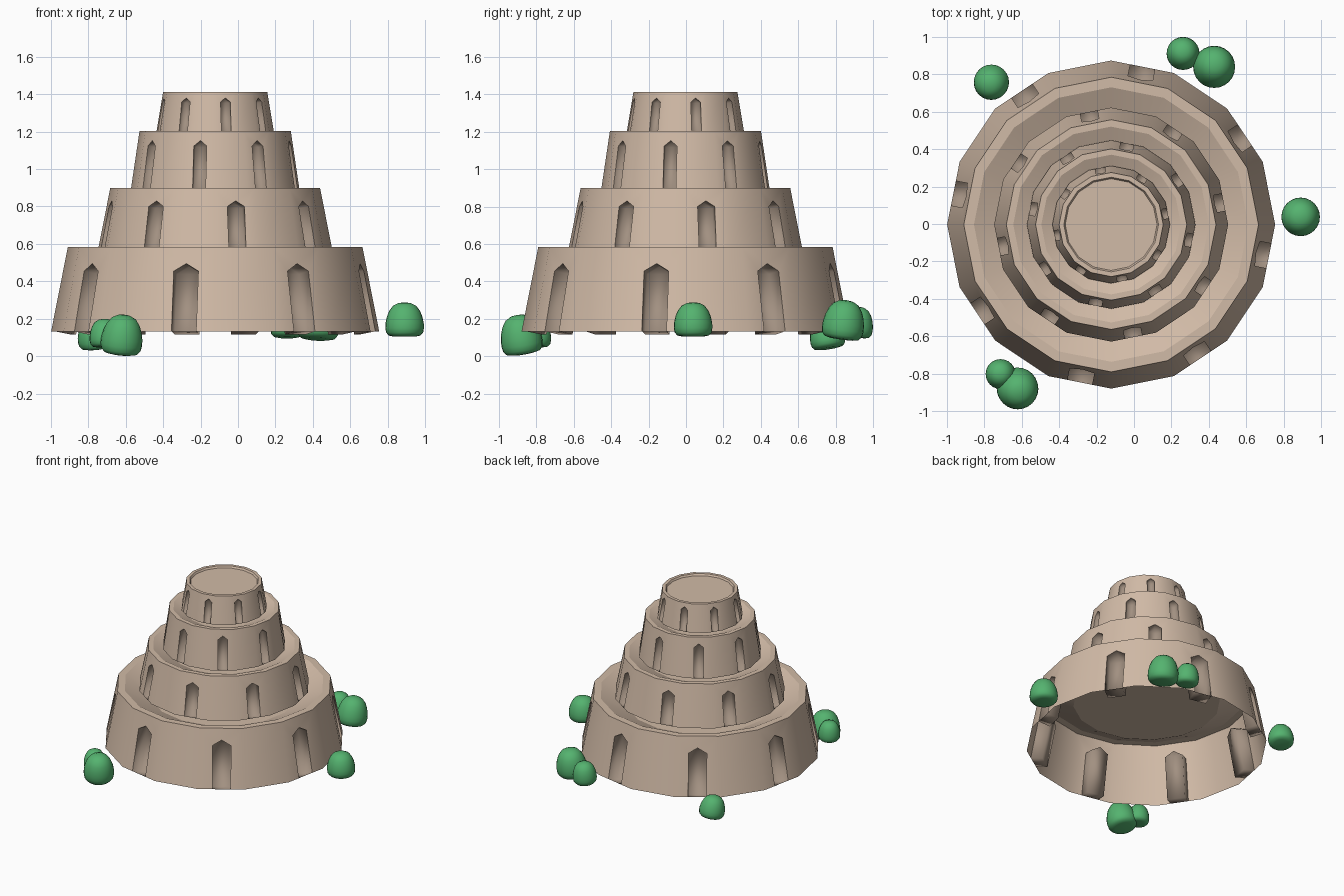
import bpy, bmesh, math
from mathutils import Vector

if "Cube" in bpy.data.objects:
    bpy.data.objects.remove(bpy.data.objects["Cube"])

CX, CY, SIDES = -0.122, -0.003, 16


def material(name, rgb):
    m = bpy.data.materials.new(name)
    m.diffuse_color = (*rgb, 1)
    m.use_nodes = True
    m.node_tree.nodes["Principled BSDF"].inputs["Base Color"].default_value = m.diffuse_color
    return m


STONE = material("sandstone", (0.64, 0.495, 0.385))
NICHE = material("dark_sandstone", (0.36, 0.28, 0.22))
GREEN = material("leaf_green", (0.09, 0.45, 0.16))


def finish(bm, name, mats):
    """Smooth inside each face group, sharp where two groups meet."""
    bmesh.ops.remove_doubles(bm, verts=bm.verts, dist=1e-5)
    layer = bm.faces.layers.int.get("group")
    for f in bm.faces:
        f.smooth = True
        f.material_index = 1 if f[layer] == 1 else 0   # niches are darker
    for e in bm.edges:
        e.smooth = len({f[layer] for f in e.link_faces}) == 1
    bm.faces.layers.int.remove(layer)
    me = bpy.data.meshes.new(name)
    bm.to_mesh(me)
    bm.free()
    ob = bpy.data.objects.new(name, me)
    bpy.context.collection.objects.link(ob)
    for m in mats:
        me.materials.append(m)
    return ob


def ring_point(i, r, z):
    a = 2 * math.pi * i / SIDES
    return Vector((CX + r * math.cos(a), CY + r * math.sin(a), z))


def tier(name, z0, z1, r0, r1, inner, parity, width, shoulder, apex, depth):
    """Sloped 16-sided wall, a window niche on every other side, sunken top."""
    bm = bmesh.new()
    layer = bm.faces.layers.int.new("group")

    def face(pts, group):
        f = bm.faces.new([bm.verts.new(p) for p in pts])
        f[layer] = group

    for i in range(SIDES):
        bl, br = ring_point(i, r0, z0), ring_point(i + 1, r0, z0)
        tl, tr = ring_point(i, r1, z1), ring_point(i + 1, r1, z1)
        if i % 2 != parity:
            face([bl, br, tr, tl], 0)
        else:
            # pointed niche pushed in at right angles to the wall
            mid = (bl + br) / 2
            u = (br - bl).normalized()
            slope = ((tl + tr) / 2 - mid) / (z1 - z0)
            n = u.cross(slope).normalized()
            prof = [(-width / 2, z0), (-width / 2, shoulder), (0, apex),
                    (width / 2, shoulder), (width / 2, z0)]
            out = [mid + u * x + slope * (z - z0) for x, z in prof]
            back = [p - n * depth for p in out]
            face([bl] + out + [br, tr, tl], 0)
            for k in range(5):
                j = (k + 1) % 5
                face([out[k], back[k], back[j], out[j]], 1)
            face(back[::-1], 1)
        # rim and sunken roof
        rings = [(r1, z1)] + inner
        for k, ((ra, za), (rb, zb)) in enumerate(zip(rings, rings[1:])):
            face([ring_point(i, ra, za), ring_point(i + 1, ra, za),
                  ring_point(i + 1, rb, zb), ring_point(i, rb, zb)], 2 + k)
    r, z = inner[-1]
    face([ring_point(i, r, z) for i in range(SIDES)], 9)
    return finish(bm, name, [STONE, NICHE])


# four stacked tiers
tier("lower_tier", 0.133, 0.583, 0.876, 0.787, [(0.733, 0.583), (0.535, 0.49)],
     1, 0.134, 0.455, 0.495, 0.09)
tier("second_tier", 0.572, 0.90, 0.625, 0.56, [(0.523, 0.90), (0.38, 0.835)],
     0, 0.093, 0.80, 0.83, 0.064)
tier("third_tier", 0.893, 1.203, 0.45, 0.404, [(0.373, 1.203), (0.27, 1.157)],
     1, 0.07, 1.123, 1.152, 0.046)
tier("top_tier", 1.197, 1.412, 0.314, 0.278, [(0.253, 1.412), (0.245, 1.398)],
     0, 0.053, 1.358, 1.38, 0.033)


def bush(name, x, y, r, z0, z1, lean):
    """Flat-bottomed dome, spun profile, leaning toward (lean x, lean y)."""
    prof = [(0, 0), (0.55, 0.0), (0.82, 0.03), (0.96, 0.12), (1, 0.25), (0.99, 0.4),
            (0.92, 0.58), (0.8, 0.75), (0.6, 0.9), (0.32, 0.98), (0, 1)]
    h, n = z1 - z0, 24
    rot = Vector((0, 0, 1)).rotation_difference(Vector((lean[0], lean[1], 1)))
    c = Vector((x, y, (z0 + z1) / 2))
    bm = bmesh.new()
    bm.faces.layers.int.new("group")

    def pt(p, i):
        a = 2 * math.pi * i / n
        v = Vector((p[0] * r * math.cos(a), p[0] * r * math.sin(a), (p[1] - 0.5) * h))
        return bm.verts.new(c + rot @ v)

    for i in range(n):
        for p, q in zip(prof, prof[1:]):
            pts = [pt(p, i)]
            if p[0]:
                pts.append(pt(p, i + 1))
            if q[0]:
                pts.append(pt(q, i + 1))
            pts.append(pt(q, i))
            bm.faces.new(pts)
    return finish(bm, name, [GREEN])


# bushes around the base
bush("bush_back_large", 0.43, 0.845, 0.112, 0.09, 0.30, (0.04, 0.14))
bush("bush_back_small", 0.262, 0.915, 0.088, 0.10, 0.265, (0, 0.12))
bush("bush_back_left", -0.765, 0.752, 0.094, 0.04, 0.205, (-0.1, -0.16))
bush("bush_right", 0.89, 0.038, 0.103, 0.105, 0.288, (0, 0))
bush("bush_front_large", -0.618, -0.885, 0.111, 0.012, 0.222, (0.1, -0.17))
bush("bush_front_small", -0.714, -0.80, 0.080, 0.05, 0.20, (-0.05, 0.05))
